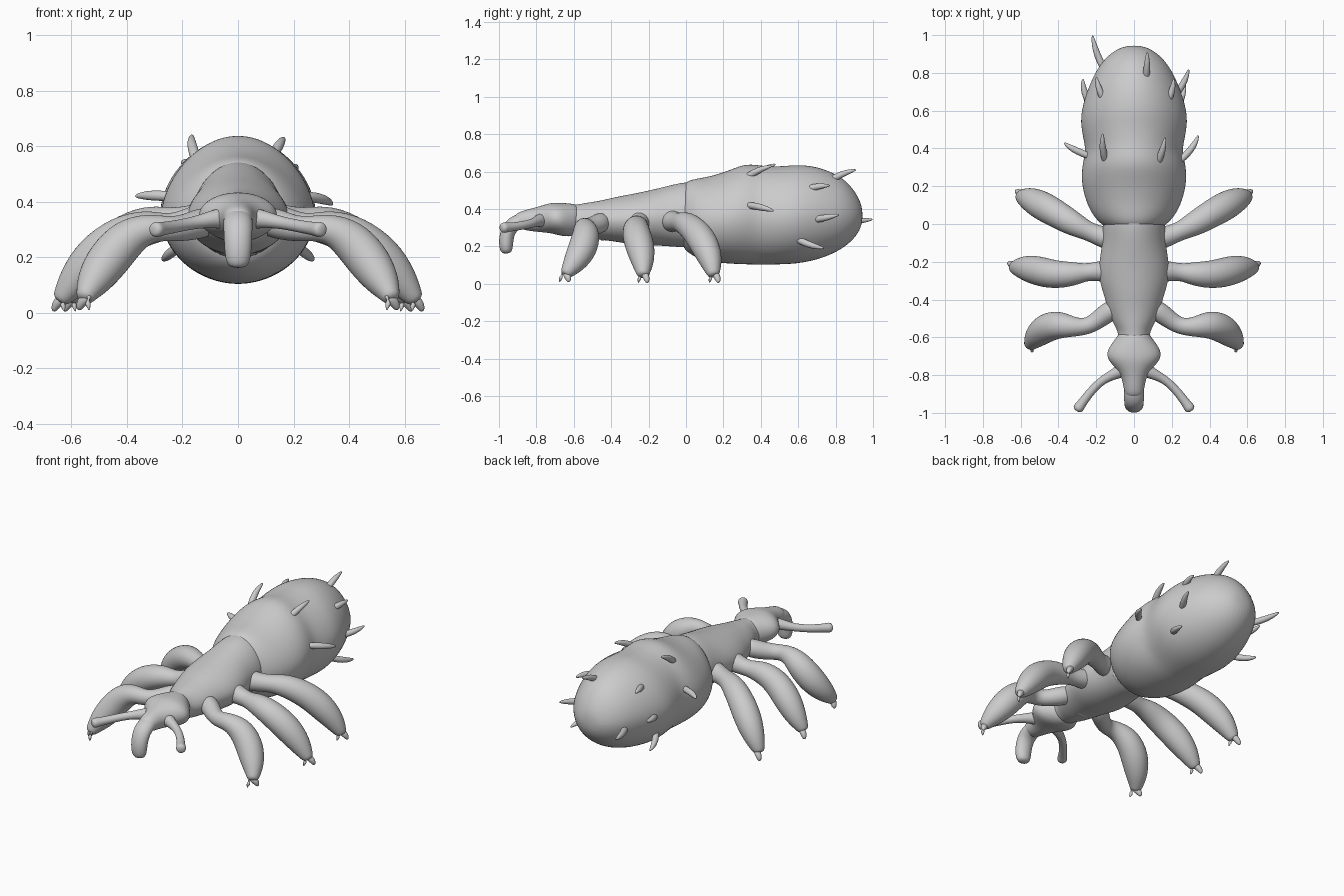
import bpy, bmesh, math
from mathutils import Vector

if "Cube" in bpy.data.objects:
    bpy.data.objects.remove(bpy.data.objects["Cube"], do_unlink=True)

grey = bpy.data.materials.new("plain grey")
grey.use_nodes = True
grey.diffuse_color = (0.6, 0.6, 0.6, 1)
grey.node_tree.nodes["Principled BSDF"].inputs["Base Color"].default_value = grey.diffuse_color


def loft(name, rings, levels=2):
    """Skin a list of equal-sized point rings, cap both ends and smooth."""
    bm = bmesh.new()
    loops = [[bm.verts.new(p) for p in ring] for ring in rings]
    for a, b in zip(loops, loops[1:]):
        for i in range(len(a)):
            j = (i + 1) % len(a)
            bm.faces.new((a[i], a[j], b[j], b[i]))
    bm.faces.new(loops[0])
    bm.faces.new(loops[-1])
    bmesh.ops.recalc_face_normals(bm, faces=bm.faces)
    for face in bm.faces:
        face.smooth = True
    mesh = bpy.data.meshes.new(name)
    bm.to_mesh(mesh)
    bm.free()
    mesh.materials.append(grey)
    obj = bpy.data.objects.new(name, mesh)
    bpy.context.collection.objects.link(obj)
    sub = obj.modifiers.new("smooth", 'SUBSURF')
    sub.levels = sub.render_levels = levels
    return obj


def tube(name, path, sides=10, flat=1.0):
    """Round limb through (x, y, z, radius) points; flat squashes it vertically."""
    pts = [Vector(p[:3]) for p in path]
    rings = []
    for i, point in enumerate(pts):
        along = (pts[min(i + 1, len(pts) - 1)] - pts[max(i - 1, 0)]).normalized()
        ref = Vector((0, 0, 1)) if abs(along.z) < 0.95 else Vector((0, -1, 0))
        if abs(along.x) < 0.01:
            side = Vector((1, 0, 0))
        else:
            side = along.cross(ref).normalized()
        up = side.cross(along).normalized()
        r = path[i][3]
        ring = []
        for k in range(sides):
            a = math.tau * k / sides
            ring.append(point + side * r * math.cos(a) + up * r * flat * math.sin(a))
        rings.append(ring)
    return loft(name, rings)


def mirrored(path):
    return [(-x, y, z, r) for x, y, z, r in path]


def body(name, sections, sides=20, peak=0.0):
    """Sections are (y, half width, top, bottom); peak narrows the back."""
    rings = []
    for y, w, top, low in sections:
        ring = []
        for k in range(sides):
            a = math.tau * k / sides
            s = math.sin(a)
            x = w * math.cos(a) * (1 - peak * max(s, 0))
            ring.append((x, y, (top + low) / 2 + (top - low) / 2 * s))
        rings.append(ring)
    return loft(name, rings)


# Abdomen, pinched between its two swollen segments
body("abdomen", [
    (-.03, .13, .51, .22), (0, .18, .55, .17), (.05, .225, .565, .14),
    (.12, .26, .575, .115), (.22, .285, .605, .105), (.31, .28, .645, .1),
    (.38, .262, .64, .1), (.43, .268, .632, .1), (.52, .288, .632, .1),
    (.6, .285, .642, .105), (.7, .255, .63, .125), (.78, .22, .6, .155),
    (.85, .18, .56, .195), (.91, .12, .49, .25), (.945, .05, .41, .32)], peak=0.12)

# Thorax and head
body("thorax", [
    (.08, .15, .54, .2), (0, .17, .55, .19), (-.1, .168, .525, .2),
    (-.2, .19, .5, .205), (-.3, .188, .48, .21), (-.38, .16, .465, .225),
    (-.46, .14, .445, .235), (-.53, .11, .435, .24), (-.58, .08, .425, .255),
    (-.62, .095, .425, .26)], peak=0.12)
body("head", [
    (-.56, .07, .42, .27), (-.61, .1, .43, .25), (-.67, .148, .435, .255),
    (-.72, .142, .435, .27), (-.77, .09, .42, .275), (-.82, .062, .405, .28),
    (-.88, .055, .39, .29), (-.92, .04, .37, .31)])

# Ribs under the thorax
for i in range(6):
    y = -.02 - i * .085
    w = .14 - i * .01
    z = .215 + i * .006
    tube(f"belly_rib_{i + 1}", [
        (-w, y, z + .07, .015), (-w * .6, y, z + .015, .022), (0, y, z, .025),
        (w * .6, y, z + .015, .022), (w, y, z + .07, .015)], sides=6)

# Drooping beak
tube("beak", [
    (0, -.8, .345, .05), (0, -.88, .34, .056), (0, -.935, .315, .056),
    (0, -.96, .26, .053), (0, -.963, .2, .05), (0, -.96, .16, .036)], flat=0.8)

# Legs and antennae, given for the left and mirrored to the right
limbs = {
    "front_leg": [
        (.08, -.43, .34, .06), (.17, -.49, .31, .055), (.24, -.545, .3, .045),
        (.32, -.545, .31, .055), (.4, -.53, .27, .08), (.47, -.55, .19, .086),
        (.52, -.595, .115, .068), (.545, -.63, .07, .042), (.555, -.65, .045, .03)],
    "middle_leg": [
        (.1, -.25, .34, .07), (.19, -.25, .32, .055), (.25, -.255, .31, .046),
        (.32, -.265, .31, .068), (.42, -.27, .28, .08), (.52, -.245, .2, .085),
        (.59, -.23, .115, .065), (.63, -.23, .06, .04), (.645, -.23, .04, .028)],
    "rear_leg": [
        (.1, -.09, .34, .07), (.19, -.06, .33, .055), (.25, -.035, .33, .052),
        (.32, 0, .325, .07), (.42, .06, .275, .08), (.5, .105, .2, .083),
        (.56, .135, .12, .065), (.595, .145, .06, .04), (.605, .15, .04, .028)],
    "antenna": [
        (.03, -.75, .34, .045), (.08, -.785, .34, .036), (.14, -.81, .328, .025),
        (.19, -.845, .318, .023), (.24, -.9, .308, .024), (.28, -.955, .302, .026),
        (.295, -.975, .3, .032), (.305, -.99, .299, .02)],
}
for part, path in limbs.items():
    for label, points in (("left", path), ("right", mirrored(path))):
        tube(f"{label}_{part}", points)
        if "leg" in part:
            # Two little claws at each foot
            x, y, z, r = points[-1]
            out = math.copysign(1, x)
            for n, turn in enumerate((-1, 1)):
                tube(f"{label}_{part}_claw_{n + 1}", [
                    (x - out * .02, y + turn * .005, z + .02, r * .8),
                    (x + out * turn * .012, y + turn * .02, z - .01, r * .7),
                    (x + out * turn * .02, y + turn * .025, z - .036, r * .3)], sides=8)

# Spines on the abdomen as base and tip
spines = [
    ((.12, .31, .56), (.165, .46, .63)), ((-.15, .33, .55), (-.165, .48, .64)),
    ((.25, .34, .42), (.34, .47, .39)), ((-.24, .36, .42), (-.37, .43, .42)),
    ((.17, .63, .5), (.21, .77, .525)), ((-.15, .64, .52), (-.2, .78, .54)),
    ((.06, .75, .54), (.07, .91, .61)), ((-.16, .82, .33), (-.22, 1, .345)),
    ((.21, .67, .34), (.29, .82, .37)), ((-.23, .63, .36), (-.27, .77, .38)),
    ((.21, .59, .24), (.27, .74, .19)), ((-.21, .59, .24), (-.27, .74, .19)),
]
for i, (base, tip) in enumerate(spines):
    base, tip = Vector(base), Vector(tip)
    bend = Vector((base.x, 0, base.z - .37)) * .06
    path = []
    for t, r in ((-.15, .018), (.2, .021), (.55, .019), (.85, .011), (1, .004)):
        p = base.lerp(tip, t) + bend * t * (1 - t) * 4
        path.append((*p, r))
    tube(f"spine_{i + 1}", path, sides=8)
